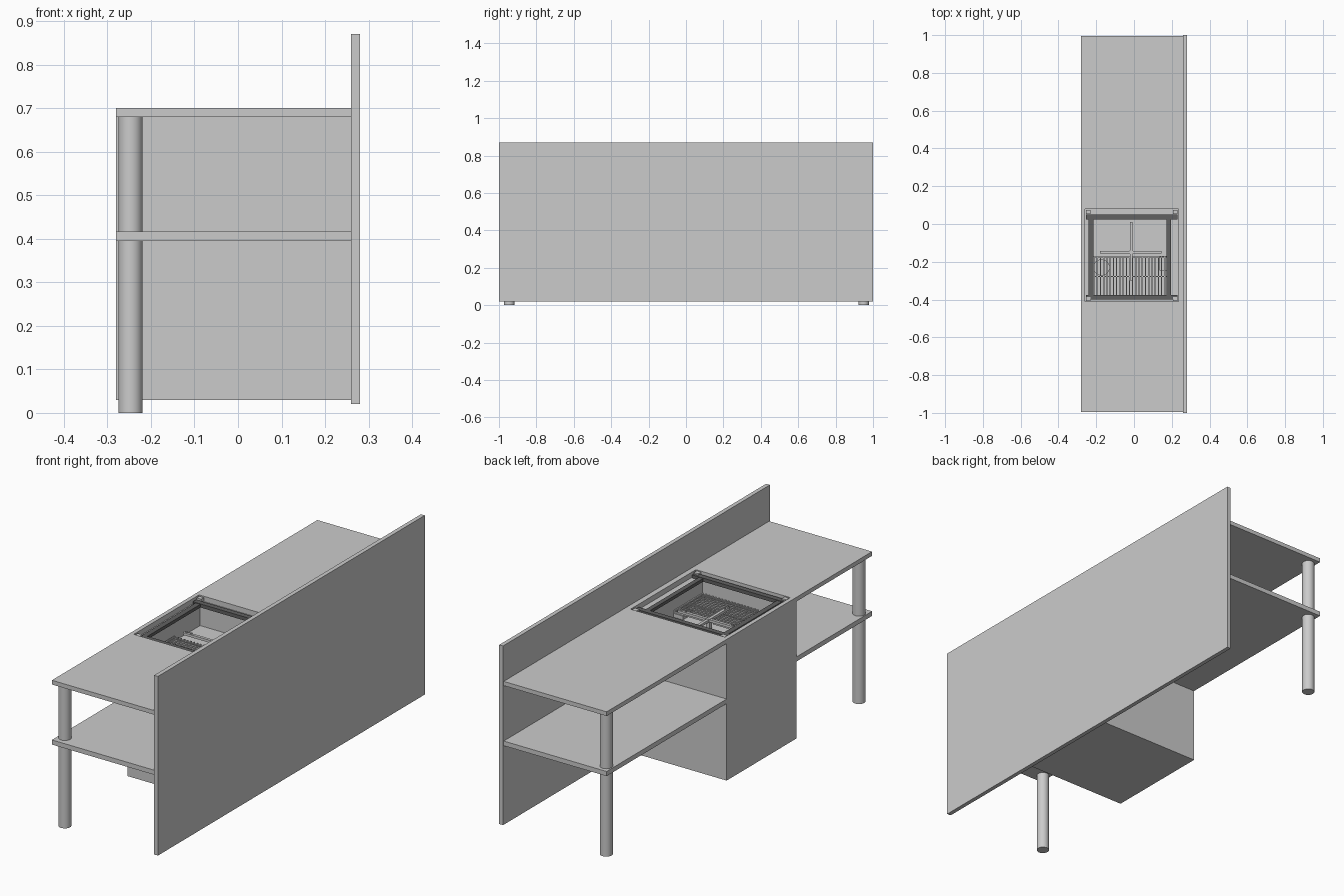
import bpy, bmesh
from mathutils import Vector

if "Cube" in bpy.data.objects:
    bpy.data.objects.remove(bpy.data.objects["Cube"])


def finish(name, bm):
    bmesh.ops.recalc_face_normals(bm, faces=bm.faces[:])
    me = bpy.data.meshes.new(name)
    bm.to_mesh(me)
    bm.free()
    ob = bpy.data.objects.new(name, me)
    bpy.context.collection.objects.link(ob)
    return ob


def add_box(bm, x0, x1, y0, y1, z0, z1):
    vs = bmesh.ops.create_cube(bm, size=1)["verts"]
    size = Vector((x1 - x0, y1 - y0, z1 - z0))
    mid = Vector((x0 + x1, y0 + y1, z0 + z1)) / 2
    for v in vs:
        v.co = Vector(a * b for a, b in zip(v.co, size)) + mid


def boxes(name, *items):
    bm = bmesh.new()
    for b in items:
        add_box(bm, *b)
    return finish(name, bm)


def cylinder(name, x, y, r, z0, z1, sides=32):
    bm = bmesh.new()
    vs = bmesh.ops.create_cone(bm, cap_ends=True, segments=sides, radius1=r,
                               radius2=r, depth=z1 - z0)["verts"]
    bmesh.ops.translate(bm, verts=vs, vec=(x, y, (z0 + z1) / 2))
    ob = finish(name, bm)
    bpy.ops.object.select_all(action='DESELECT')
    ob.select_set(True)
    bpy.context.view_layer.objects.active = ob
    bpy.ops.object.shade_smooth_by_angle()
    return ob


def cut(ob, cutter):
    cutter.hide_render = True
    cutter.hide_viewport = True
    m = ob.modifiers.new("cut", 'BOOLEAN')
    m.object = cutter
    m.operation = 'DIFFERENCE'
    m.solver = 'EXACT'


XL, XR = -0.28, 0.26      # depth of worktop
CY0, CY1 = -0.43, 0.095   # cabinet extent

# Tall rear panel
boxes("back_panel", (XR, 0.28, -1, 1, 0.02, 0.87))

# Worktop and shelf on both sides of the cabinet, with one leg each
for side, y0, y1, ly in (("left", -0.995, CY0, -0.945), ("right", CY1, 0.995, 0.95)):
    boxes(side + "_worktop", (XL, XR, y0, y1, 0.68, 0.70))
    boxes(side + "_shelf", (XL, XR, y0, y1, 0.395, 0.417))
    cylinder(side + "_leg", -0.247, ly, 0.028, 0, 0.68)

# Cabinet with a stepped well sunk into its top
cabinet = boxes("cabinet", (XL, XR, CY0, CY1, 0.03, 0.70))
cut(cabinet, boxes("rim_cutter", (-0.26, 0.235, -0.41, 0.08, 0.675, 0.75)))
cut(cabinet, boxes("basin_cutter", (-0.225, 0.185, -0.387, 0.037, 0.58, 0.74)))

# Dark frame bars around the well
frame = boxes("well_frame",
              (-0.255, 0.23, 0.025, 0.050, 0.673, 0.690),
              (-0.255, 0.23, -0.40, -0.375, 0.673, 0.690),
              (-0.24, -0.215, -0.375, 0.025, 0.673, 0.688),
              (0.173, 0.195, -0.375, 0.025, 0.673, 0.688))
dark = bpy.data.materials.new("dark_metal")
dark.diffuse_color = (0.12, 0.12, 0.12, 1)
dark.use_nodes = True
dark.node_tree.nodes["Principled BSDF"].inputs["Base Color"].default_value = dark.diffuse_color
frame.data.materials.append(dark)

# Corner blocks on the rim
boxes("corner_blocks", *[(x - 0.012, x + 0.012, y - 0.010, y + 0.010, 0.675, 0.697)
                         for x in (-0.243, 0.218) for y in (0.064, -0.397)])

# Cross-shaped burner pipe with nozzles and a support post
boxes("burner_cross",
      (-0.022, -0.008, -0.30, 0.01, 0.622, 0.634),
      (-0.18, 0.145, -0.157, -0.143, 0.622, 0.634),
      (-0.024, -0.006, -0.159, -0.141, 0.58, 0.636))
for i, (x, y) in enumerate([(-0.015, -0.01), (-0.015, -0.03), (-0.015, -0.27),
                            (-0.015, -0.29), (-0.165, -0.15), (-0.14, -0.15),
                            (0.105, -0.15), (0.13, -0.15)]):
    cylinder("nozzle_%d" % i, x, y, 0.005, 0.632, 0.640, 10)

# Two slatted grates
for side, x0, x1 in (("front", -0.215, -0.020), ("rear", -0.010, 0.183)):
    n = 12
    step = (x1 - x0 - 0.006) / (n - 1)
    slats = [(x0 + i * step, x0 + i * step + 0.006, -0.385, -0.17, 0.606, 0.613)
             for i in range(n)]
    ties = [(x0, x1, y, y + 0.006, 0.600, 0.607) for y in (-0.383, -0.28, -0.178)]
    boxes(side + "_grate", *slats, *ties)

# Drain and small box on the basin floor
cylinder("drain", -0.172, -0.23, 0.043, 0.578, 0.590)
boxes("control_box", (0.135, 0.185, -0.245, -0.17, 0.578, 0.598))
